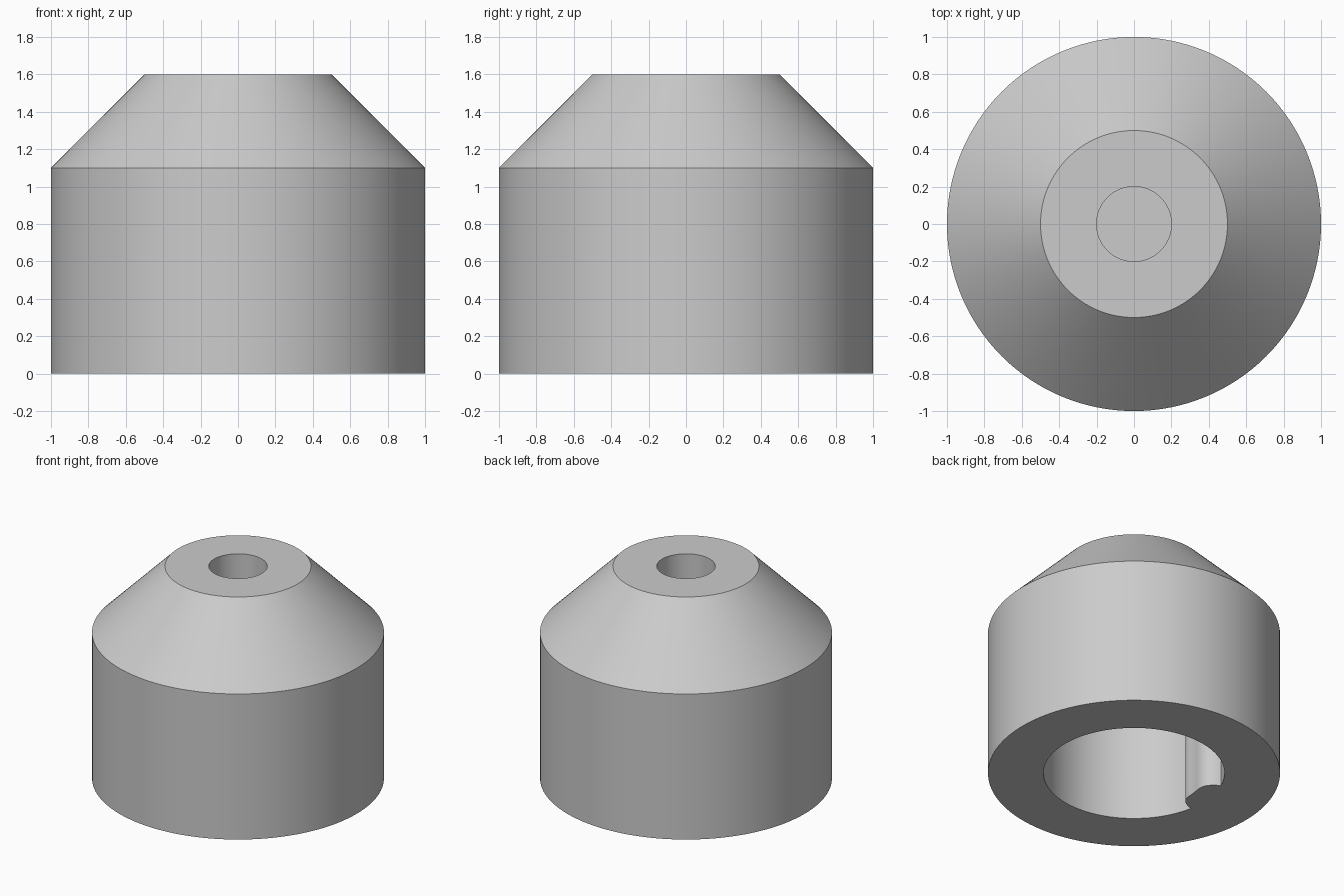
import bpy, bmesh, math
from mathutils import Vector

cube = bpy.data.objects.get("Cube")
if cube:
    bpy.data.objects.remove(cube, do_unlink=True)

SEGMENTS = 128
BORE_RADIUS, BORE_TOP = 0.62, 1.1
KEY_ANGLE, KEY_HALF_ANGLE, KEY_DEPTH = math.radians(173.5), math.radians(17.5), 0.13

grey = bpy.data.materials.new("plain grey")
grey.use_nodes = True
grey.diffuse_color = (0.6, 0.6, 0.6, 1)
grey.node_tree.nodes["Principled BSDF"].inputs["Base Color"].default_value = (0.6, 0.6, 0.6, 1)


def add_object(name, bm):
    bmesh.ops.recalc_face_normals(bm, faces=bm.faces)
    mesh = bpy.data.meshes.new(name)
    bm.to_mesh(mesh)
    bm.free()
    mesh.materials.append(grey)
    obj = bpy.data.objects.new(name, mesh)
    bpy.context.collection.objects.link(obj)
    return obj


def lathe(name, profile):
    bm = bmesh.new()
    verts = [bm.verts.new((r, 0, z)) for r, z in profile]
    edges = [bm.edges.new(pair) for pair in zip(verts, verts[1:])]
    bmesh.ops.spin(bm, geom=verts + edges, cent=(0, 0, 0), axis=(0, 0, 1),
                   angle=math.tau, steps=SEGMENTS, use_merge=False)
    bmesh.ops.remove_doubles(bm, verts=bm.verts, dist=0.0001)
    return add_object(name, bm)


def bore_radius(offset):
    # Round bore, narrowed by a key with rounded corners
    t = min(1, abs(offset) / KEY_HALF_ANGLE)
    return BORE_RADIUS - KEY_DEPTH * math.sqrt(1 - t ** 4)


# Cylinder with a conical shoulder and a blind hole in the flat top
body = lathe("tapered_body", [(0, 0), (1, 0), (1, 1.1), (0.5, 1.6),
                              (0.2, 1.6), (0.2, 1.3), (0, 1.3)])

# Keyed bore, cut upward from the base
steps = 32
offsets = [KEY_HALF_ANGLE * math.sin(math.pi * (i / steps - 0.5)) for i in range(steps)]
rest = math.tau - 2 * KEY_HALF_ANGLE
offsets += [KEY_HALF_ANGLE + rest * i / SEGMENTS for i in range(SEGMENTS)]
bm = bmesh.new()
ring = []
for a in offsets:
    r = bore_radius(a)
    ring.append(bm.verts.new((r * math.cos(a + KEY_ANGLE), r * math.sin(a + KEY_ANGLE), -0.2)))
base = bm.faces.new(ring)
top = bmesh.ops.extrude_face_region(bm, geom=[base])["geom"]
bmesh.ops.translate(bm, verts=[v for v in top if isinstance(v, bmesh.types.BMVert)],
                    vec=Vector((0, 0, BORE_TOP + 0.2)))
cutter = add_object("bore_cutter", bm)
cutter.hide_render = True

cut = body.modifiers.new("bore", 'BOOLEAN')
cut.operation = 'DIFFERENCE'
cut.solver = 'EXACT'
cut.object = cutter

bpy.ops.object.select_all(action='DESELECT')
body.select_set(True)
bpy.context.view_layer.objects.active = body
bpy.ops.object.modifier_apply(modifier=cut.name)
bpy.data.objects.remove(cutter, do_unlink=True)
bpy.ops.object.shade_smooth_by_angle(angle=math.radians(30))
